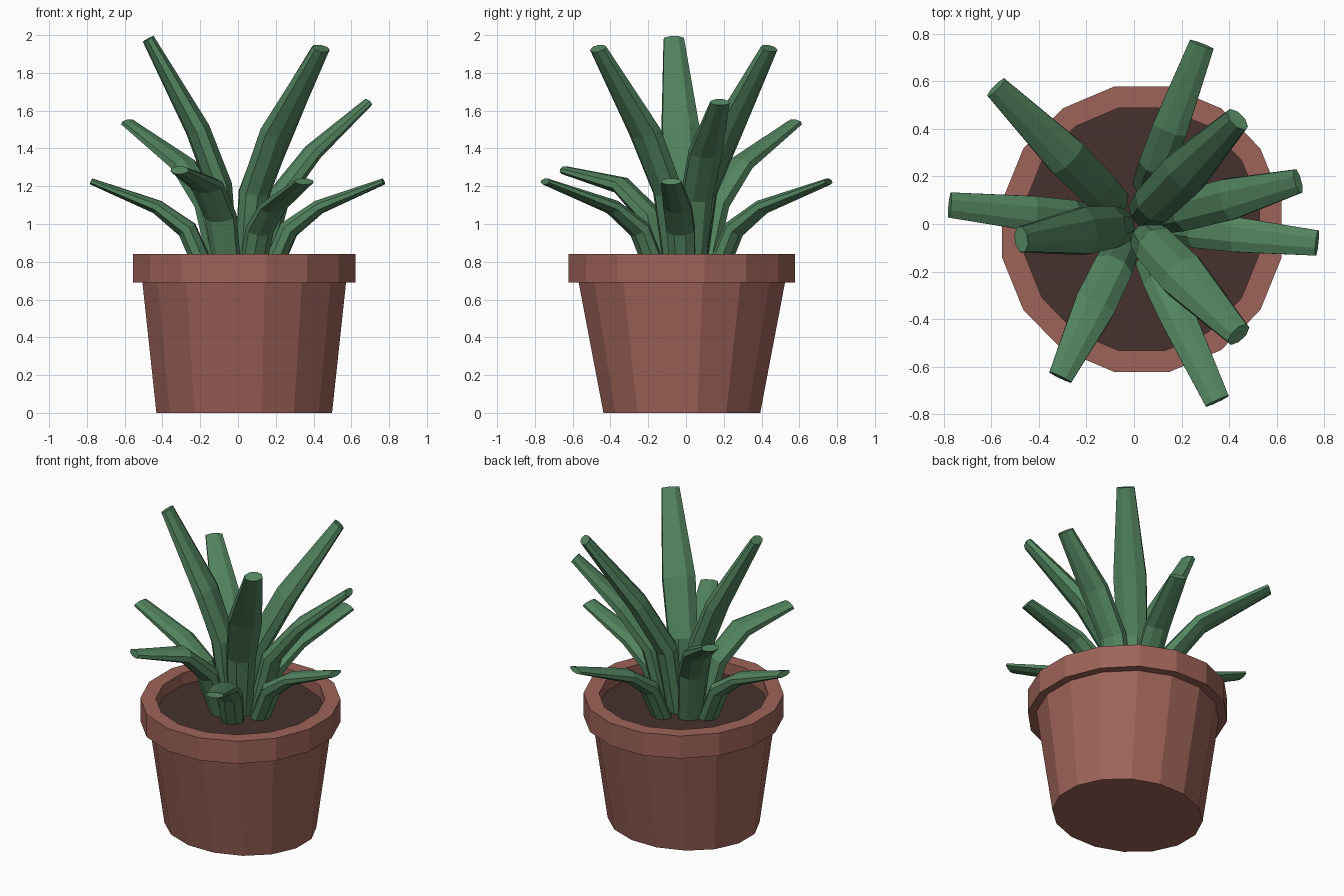
import bpy, math
from mathutils import Vector

if "Cube" in bpy.data.objects:
    bpy.data.objects.remove(bpy.data.objects["Cube"])


def material(name, rgb):
    m = bpy.data.materials.new(name)
    m.diffuse_color = (*rgb, 1)
    m.use_nodes = True
    m.node_tree.nodes["Principled BSDF"].inputs["Base Color"].default_value = m.diffuse_color
    return m


CLAY = material("clay", (0.34, 0.125, 0.098))
SOIL = material("soil", (0.062, 0.031, 0.027))
LEAF = material("leaf", (0.085, 0.23, 0.115))


def loft(name, rings, mat, caps=True, loop=False):
    """Skin a list of equal-length point rings."""
    n = len(rings[0])
    verts = [p for ring in rings for p in ring]
    faces = []
    for k in range(len(rings) if loop else len(rings) - 1):
        a, b = k * n, (k + 1) % len(rings) * n
        for i in range(n):
            j = (i + 1) % n
            faces.append((a + i, a + j, b + j, b + i))
    if caps:
        faces.append(tuple(reversed(range(n))))
        faces.append(tuple(range((len(rings) - 1) * n, len(rings) * n)))
    me = bpy.data.meshes.new(name)
    me.from_pydata(verts, [], faces)
    me.materials.append(mat)
    ob = bpy.data.objects.new(name, me)
    bpy.context.collection.objects.link(ob)
    return ob


def pot_ring(hx, hy, z, n=16):
    """16-sided ring with flats facing the axes; hx, hy are half widths."""
    k = 1 / math.cos(math.pi / n)
    return [(0.033 + hx * k * math.cos((i + 0.5) * math.tau / n),
             -0.022 + hy * k * math.sin((i + 0.5) * math.tau / n), z) for i in range(n)]


# Pot body, rim and soil
loft("pot_body", [pot_ring(0.465, 0.415, 0), pot_ring(0.54, 0.548, 0.70)], CLAY)
loft("pot_rim", [pot_ring(0.588, 0.60, 0.69), pot_ring(0.588, 0.60, 0.84),
                 pot_ring(0.495, 0.51, 0.84), pot_ring(0.495, 0.51, 0.69)],
     CLAY, caps=False, loop=True)
loft("soil", [pot_ring(0.497, 0.512, 0.71), pot_ring(0.497, 0.512, 0.76)], SOIL)


def leaf(name, tip, bend, low, base_r, widths, thick, n=8):
    """Flattened tapering leaf; bend and low are (radius, height) along the way to the tip."""
    out = Vector((tip[0], tip[1], 0)).normalized()
    side = Vector((-out.y, out.x, 0))
    pts = [out * r + Vector((0, 0, z)) for r, z in ((base_r, 0.74), low, bend)]
    pts.append(Vector(tip))
    rings = []
    for k, p in enumerate(pts):
        t = Vector()
        if k > 0:
            t += (p - pts[k - 1]).normalized()
        if k < 3:
            t += (pts[k + 1] - p).normalized()
        up = t.normalized().cross(side)
        rings.append([p + side * widths[k] / 2 * math.cos((i + 0.5) * math.tau / n)
                      - up * thick[k] / 2 * math.sin((i + 0.5) * math.tau / n)
                      for i in range(n)])
    loft(name, rings, LEAF)


# Tall inner leaves
W, T = (0.15, 0.19, 0.215, 0.115), (0.11, 0.14, 0.13, 0.065)
leaf("tall_leaf_1", (-0.475, -0.065, 1.98), (0.215, 1.50), (0.10, 1.20), 0.05, W, T)
leaf("tall_leaf_2", (0.435, 0.44, 1.93), (0.30, 1.49), (0.12, 1.17), 0.06, W, T)
leaf("tall_leaf_3", (0.44, -0.465, 1.93), (0.30, 1.49), (0.13, 1.17), 0.07, W, T)

# Middle leaves
W, T = (0.15, 0.18, 0.19, 0.11), (0.11, 0.12, 0.095, 0.045)
leaf("middle_leaf_1", (0.69, 0.18, 1.645), (0.41, 1.38), (0.22, 1.14), 0.12, W, T)
leaf("middle_leaf_2", (-0.58, 0.575, 1.535), (0.40, 1.31), (0.22, 1.10), 0.12, W, T)
leaf("middle_leaf_3", (-0.31, -0.645, 1.285), (0.38, 1.205), (0.21, 1.04), 0.12, W, T)

# Low outer leaves
W, T = (0.14, 0.16, 0.16, 0.115), (0.11, 0.11, 0.08, 0.035)
for i, (x, y) in enumerate([(0.285, 0.755), (0.77, -0.08), (0.35, -0.745), (-0.775, 0.08)]):
    leaf(f"low_leaf_{i + 1}", (x, y, 1.225), (0.43, 1.09), (0.27, 0.97), 0.17, W, T)
